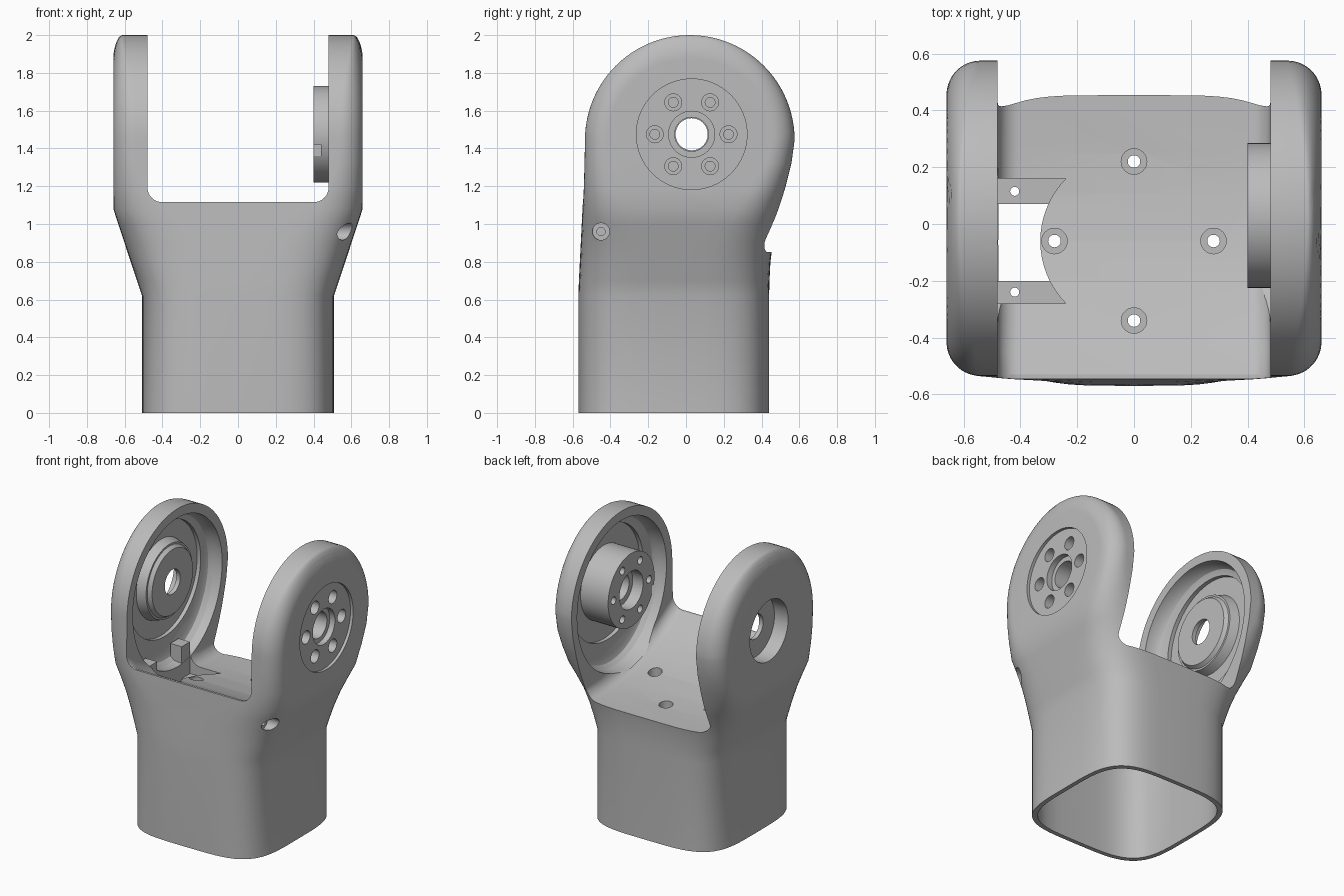
import bpy, bmesh
from math import sin, cos, pi, sqrt, asin, radians

cube = bpy.data.objects.get("Cube")
if cube:
    bpy.data.objects.remove(cube, do_unlink=True)

grey = bpy.data.materials.new("light_grey")
grey.use_nodes = True
grey.diffuse_color = (0.5, 0.5, 0.5, 1)
grey.node_tree.nodes["Principled BSDF"].inputs["Base Color"].default_value = (0.5, 0.5, 0.5, 1)


def loft(name, rings, cap_end=True):
    """Skin a list of equal-length closed rings into a solid."""
    bm = bmesh.new()
    rows = [[bm.verts.new(p) for p in ring] for ring in rings]
    n = len(rows[0])
    for a, b in zip(rows, rows[1:]):
        for i in range(n):
            j = (i + 1) % n
            bm.faces.new((a[i], a[j], b[j], b[i]))
    bm.faces.new(rows[0])
    if cap_end:
        bm.faces.new(rows[-1])
    bmesh.ops.remove_doubles(bm, verts=bm.verts, dist=1e-5)
    bmesh.ops.recalc_face_normals(bm, faces=bm.faces)
    mesh = bpy.data.meshes.new(name)
    bm.to_mesh(mesh)
    bm.free()
    mesh.materials.append(grey)
    ob = bpy.data.objects.new(name, mesh)
    bpy.context.collection.objects.link(ob)
    return ob


def combine(target, other, op="DIFFERENCE"):
    mod = target.modifiers.new("bool", "BOOLEAN")
    mod.object, mod.operation, mod.solver = other, op, "EXACT"
    bpy.context.view_layer.objects.active = target
    bpy.ops.object.modifier_apply(modifier=mod.name)
    bpy.data.objects.remove(other, do_unlink=True)


def rod_x(y, z, x0, x1, r0, r1=None, n=48):
    """Round bar along x, optionally tapered."""
    ends = ((x0, r0), (x1, r0 if r1 is None else r1))
    return loft("rod", [[(x, y + r * cos(2 * pi * i / n), z + r * sin(2 * pi * i / n))
                         for i in range(n)] for x, r in ends])


def rod_z(x, y, z0, z1, r, n=32):
    return loft("rod", [[(x + r * cos(2 * pi * i / n), y + r * sin(2 * pi * i / n), z)
                         for i in range(n)] for z in (z0, z1)])


def box(name, x0, x1, y0, y1, z0, z1):
    return loft(name, [[(x, y0, z0), (x, y1, z0), (x, y1, z1), (x, y0, z1)] for x in (x0, x1)])


# Outer form: bulging square sections below, blending into a round dome on top
YC, ZC, R, RIM = 0.02, 1.445, 0.555, 0.12
STEPS = 16
sections = [  # height, half width, front, back, corner radius, bulge
    (0.0, 0.508, -0.57, 0.44, 0.25, 1), (0.62, 0.508, -0.57, 0.44, 0.25, 1),
    (0.7, 0.535, -0.567, 0.442, 0.24, 0.95), (0.8, 0.568, -0.562, 0.447, 0.22, 0.85),
    (0.9, 0.601, -0.557, 0.46, 0.2, 0.7), (1.0, 0.634, -0.552, 0.48, 0.17, 0.5),
    (1.08, 0.66, -0.548, 0.497, 0.15, 0.35), (1.2, 0.66, -0.541, 0.528, 0.13, 0.15),
    (1.32, 0.66, -0.537, 0.558, 0.12, 0.04), (ZC, 0.66, YC - R, YC + R, RIM, 0)]


def quadrants(corner, z):
    """Closed ring from a function giving (x, back y, front y) per corner step."""
    pts = [corner(pi / 2 * i / STEPS) for i in range(STEPS + 1)]
    return ([(x, b, z) for x, b, f in pts] + [(-x, b, z) for x, b, f in reversed(pts)]
            + [(-x, f, z) for x, b, f in pts] + [(x, f, z) for x, b, f in reversed(pts)])


def section(z, half, front, back, r, bulge, inset=0.0):
    r, half, front, back = r - inset, half - inset, front + inset, back - inset
    mid, deep = (front + back) / 2, (back - front) / 2

    def corner(a):
        c, s = max(cos(a), 0.0), sin(a)
        x = bulge * half * sqrt(c) + (1 - bulge) * (half - r + r * c)
        y = bulge * deep * sqrt(s) + (1 - bulge) * (deep - r + r * s)
        return x, mid + y, mid - y
    return quadrants(corner, z)


def dome(t):
    rise = R * sin(t)
    rx = RIM - 0.07 * sin(t) ** 2

    def corner(a):
        d = RIM * (1 - sin(a))
        if R - d <= rise:
            a = asin(max(-1, min(1, 1 - (R - rise) / RIM)))
            return 0.66 - rx + rx * cos(a), YC, YC
        w = sqrt((R - d) ** 2 - rise ** 2)
        return 0.66 - rx + rx * cos(a), YC + w, YC - w
    return quadrants(corner, ZC + rise)


rows = [section(*s) for s in sections] + [dome(pi / 2 * i / 24) for i in range(1, 25)]
body = loft("fork_body", rows, cap_end=False)


# Slot between the arms, its floor rising towards the front
def slot_ring(y, floor, half=0.48, r=0.08):
    arc = [(half - r + r * cos(a), floor + r - r * sin(a))
           for a in [pi / 2 * i / 8 for i in range(9)]]
    side = [(half, 2.5)] + arc
    return [(x, y, z) for x, z in side] + [(-x, y, z) for x, z in reversed(side)]


floor_line = [(-1, 1.12), (-0.53, 1.115), (-0.45, 1.06), (-0.34, 1.0), (-0.2, 0.94),
              (-0.06, 0.9), (0.1, 0.87), (0.25, 0.855), (1, 0.84)]
combine(body, loft("slot", [slot_ring(y, f) for y, f in floor_line]))

# Hollow lower sleeve
hollow = [section(*s, inset=0.03) for s in
          [(-0.1,) + sections[0][1:], sections[1], (0.76, 0.555, -0.563, 0.443, 0.23, 0.9)]]
combine(body, loft("hollow", hollow))


# Dished inner faces of both arms
def dish_ring(x, r, n=64):
    ring = []
    for i in range(n):
        t = 2 * pi * i / n
        ring.append((x, YC + r * cos(t), ZC + (r if sin(t) > 0 else 1.11 * r) * sin(t)))
    return ring


HY, HZ = 0.03, 1.475
for s in (-1, 1):
    combine(body, loft("dish", [dish_ring(s * x, r) for x, r in
                                ((0.44, 0.495), (0.54, 0.485), (0.57, 0.465), (0.585, 0.43))]))
    combine(body, rod_x(HY, HZ, s * 0.5, s * 0.612, 0.395, n=64))

# Bearing hub on one arm and drive boss on the other
combine(body, rod_x(HY, HZ, -0.63, -0.55, 0.28, 0.255, 64), "UNION")
combine(body, rod_x(HY, HZ, -0.57, -0.525, 0.255, 0.225, 64), "UNION")
combine(body, rod_x(HY, HZ, 0.625, 0.40, 0.255, n=64), "UNION")

# Bearing hub pocket and bore
combine(body, rod_x(HY, HZ, -0.8, -0.555, 0.21))
combine(body, rod_x(HY, HZ, -0.8, -0.4, 0.085))

# Drive boss plate, bores, key notch and ring of screw holes
combine(body, rod_x(HY, HZ, 0.8, 0.64, 0.293, n=64))
combine(body, rod_x(HY, HZ, 0.8, 0.6, 0.122))
combine(body, rod_x(HY, HZ, 0.3, 0.48, 0.13))
combine(body, rod_x(HY, HZ, 0.3, 0.8, 0.09))
combine(body, box("key_notch", 0.39, 0.44, -0.26, -0.19, 1.36, 1.42))
for i in range(6):
    a = pi / 3 * i
    y, z = HY + 0.195 * cos(a), HZ + 0.195 * sin(a)
    combine(body, rod_x(y, z, 0.8, 0.58, 0.045, n=24))
    combine(body, rod_x(y, z, 0.3, 0.8, 0.026, n=24))

# Side screw hole
combine(body, rod_x(-0.45, 0.96, 0.8, 0.51, 0.045, n=24))
combine(body, rod_x(-0.45, 0.96, 0.8, 0.47, 0.022, n=24))

# Cable opening beside the round mounting plate
for y0, y1, z0 in ((-0.28, 0.16, 0.8), (-0.2, 0.07, 0.5)):
    opening = box("opening", -0.48, -0.2, y0, y1, z0, 1.3)
    combine(opening, rod_z(-0.016, -0.06, 0.4, 1.4, 0.314, 64))
    combine(body, opening)

# Mounting screw holes in the slot floor
for x, y, floor in ((0, 0.22, 0.855), (0.28, -0.06, 0.9), (-0.28, -0.06, 0.9), (0, -0.34, 1.0)):
    combine(body, rod_z(x, y, floor - 0.05, 1.3, 0.045))
    combine(body, rod_z(x, y, 0.5, 1.3, 0.022))

# Ledge screw holes and cable brackets rising beside them
brackets = []
for side, y0, y1 in (("back", 0.07, 0.16), ("front", -0.28, -0.2)):
    combine(body, rod_z(-0.42, (y0 + y1) / 2, 0.7, 0.9, 0.016, 16))
    brackets.append(box(side + "_cable_bracket", -0.57, -0.482, y0, y1, 0.85, 1.02))

# Smooth shading with crisp edges
bpy.ops.object.select_all(action="DESELECT")
for ob in [body] + brackets:
    ob.select_set(True)
bpy.context.view_layer.objects.active = body
bpy.ops.object.shade_smooth_by_angle(angle=radians(28))
